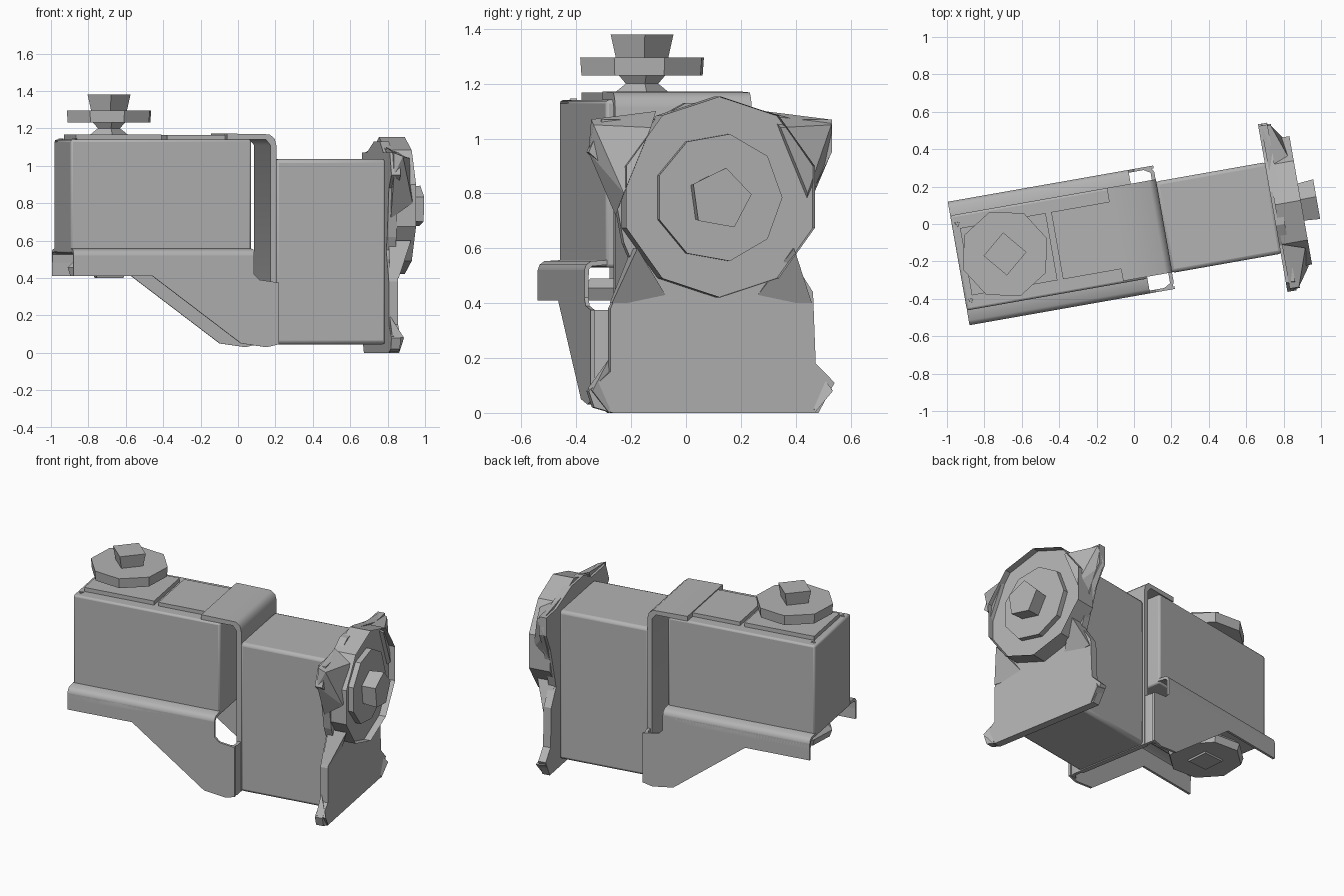
import bpy, bmesh, math
from mathutils import Matrix, Vector

if "Cube" in bpy.data.objects:
    bpy.data.objects.remove(bpy.data.objects["Cube"], do_unlink=True)

grey = bpy.data.materials.new("plain grey")
grey.use_nodes = True
grey.diffuse_color = (0.45, 0.45, 0.45, 1)
grey.node_tree.nodes["Principled BSDF"].inputs["Base Color"].default_value = grey.diffuse_color

TURN = Matrix.Rotation(math.radians(10), 4, 'Z')   # whole assembly is turned
MID = -0.045                                       # centre line of the bracket


def finish(name, bm, bevel=0, smooth=False):
    """Turn a bmesh into a grey object."""
    bmesh.ops.recalc_face_normals(bm, faces=bm.faces)
    mesh = bpy.data.meshes.new(name)
    bm.to_mesh(mesh)
    bm.free()
    mesh.materials.append(grey)
    obj = bpy.data.objects.new(name, mesh)
    bpy.context.collection.objects.link(obj)
    obj.matrix_world = TURN
    if bevel:
        mod = obj.modifiers.new("rounded", 'BEVEL')
        mod.width, mod.segments = bevel, 2
    if smooth:
        bpy.ops.object.select_all(action='DESELECT')
        obj.select_set(True)
        bpy.context.view_layer.objects.active = obj
        bpy.ops.object.shade_smooth_by_angle(angle=math.radians(40))
    return obj


def place(axis, a, b, h):
    return {'x': (h, a, b), 'y': (a, h, b), 'z': (a, b, h)}[axis]


def prism(name, axis, pts, lo, hi, bevel=0, smooth=False, pocket=None):
    """Extrude an outline along an axis; pocket = (inset, depth)."""
    bm = bmesh.new()
    rings = [[bm.verts.new(place(axis, a, b, h)) for a, b in pts] for h in (lo, hi)]
    bm.faces.new(rings[0])
    cap = bm.faces.new(rings[1])
    n = len(pts)
    for i in range(n):
        j = (i + 1) % n
        bm.faces.new((rings[0][i], rings[0][j], rings[1][j], rings[1][i]))
    if pocket:
        bmesh.ops.inset_region(bm, faces=[cap], thickness=pocket[0])
        for v in cap.verts:
            v.co += Vector(place(axis, 0, 0, -pocket[1]))
    return finish(name, bm, bevel, smooth)


def box(name, x, y, z, bevel=0, smooth=False):
    return prism(name, 'z', [(x[0], y[0]), (x[1], y[0]), (x[1], y[1]), (x[0], y[1])],
                 z[0], z[1], bevel, smooth)


def turned(name, axis, centre, sides, steps, phase=0):
    """Stack of polygon rings, steps = (radius, height)."""
    bm = bmesh.new()
    rings = []
    for r, h in steps:
        ring = []
        for i in range(sides):
            t = math.radians(phase) + math.tau * i / sides
            ring.append(bm.verts.new(place(axis, centre[0] + r * math.cos(t),
                                           centre[1] + r * math.sin(t), h)))
        rings.append(ring)
    for lo, hi in zip(rings, rings[1:]):
        for i in range(sides):
            j = (i + 1) % sides
            bm.faces.new((lo[i], lo[j], hi[j], hi[i]))
    bm.faces.new(rings[0])
    bm.faces.new(rings[-1])
    return finish(name, bm)


def hull(name, pts):
    bm = bmesh.new()
    for p in pts:
        bm.verts.new(p)
    bmesh.ops.convex_hull(bm, input=bm.verts)
    return finish(name, bm)


# Upper motor and its top covers
box("upper_motor", (-0.96, 0.02), (-0.30, 0.215), (0.53, 1.14), 0.012, True)
box("top_cover_rear", (-0.92, -0.455), (-0.225, 0.14), (1.13, 1.167))
box("top_cover_front", (-0.425, -0.08), (-0.225, 0.14), (1.13, 1.165))
for i, y in enumerate((-0.25, 0.165)):
    turned(f"corner_screw_{i}", 'z', (-0.93, y), 3, [(0.02, 1.13), (0.015, 1.146)], 30)

# Horns above and below the upper motor
axle = (-0.707, -0.038)
turned("top_horn_neck", 'z', axle, 4, [(0.11, 1.16), (0.06, 1.20), (0.09, 1.235)], 0)
turned("top_horn_disc", 'z', axle, 8, [(0.235, 1.23), (0.24, 1.295)], 10)
turned("top_horn_knob", 'z', axle, 4, [(0.095, 1.29), (0.115, 1.38)], 85)
turned("bottom_horn_neck", 'z', axle, 8, [(0.12, 0.54), (0.12, 0.46)])
turned("bottom_horn_disc", 'z', axle, 8, [(0.20, 0.49), (0.235, 0.455), (0.22, 0.41)], 10)
turned("bottom_horn_knob", 'z', axle, 4, [(0.11, 0.42), (0.10, 0.40)], 40)

# Bracket: tapering side walls with a rounded lip that carries the upper motor
wall = [(-0.96, 0.52), (-0.96, 0.41), (-0.53, 0.41), (-0.05, 0.05), (0.09, 0.03),
        (0.155, 0.045), (0.155, 0.375), (0.05, 0.39), (0.02, 0.42), (0.02, 0.52)]
lip = [(0.335, 0.48), (0.335, 0.52), (0.328, 0.54), (0.31, 0.553), (0.25, 0.557),
       (0.25, 0.54), (0.305, 0.535), (0.317, 0.525), (0.32, 0.48)]
for side, sign in (("right", -1), ("left", 1)):
    prism(f"bracket_wall_{side}", 'y', wall, MID + sign * 0.32, MID + sign * 0.335)
    prism(f"bracket_lip_{side}", 'x', [(MID + sign * a, z) for a, z in lip],
          -0.96, 0.02, smooth=True)
    prism(f"bracket_corner_{side}", 'z',
          [(0.10, MID + sign * 0.335), (0.14, MID + sign * 0.33), (0.155, MID + sign * 0.30),
           (0.155, MID + sign * 0.23), (0.135, MID + sign * 0.23),
           (0.135, MID + sign * 0.30), (0.10, MID + sign * 0.32)], 0.045, 0.375, smooth=True)

# Upright plate between the motors, bending over the upper one
bend = [(0.125, 0.045), (0.157, 0.045), (0.157, 1.11), (0.148, 1.145), (0.12, 1.168),
        (-0.11, 1.172), (-0.11, 1.14), (0.10, 1.14), (0.125, 1.11)]
prism("upright_plate", 'y', bend, -0.29, 0.215, smooth=True)

# Lower motor
box("lower_motor", (0.15, 0.755), (-0.293, 0.203), (0.045, 1.035), 0.02, True)

# End plate with ears at its corners
outline = [(-0.41, 0), (0.35, 0), (0.41, 0.11), (0.34, 0.18), (0.33, 0.44), (0.26, 0.55),
           (0.34, 0.83), (0.40, 0.95), (0.40, 1.07), (0.26, 1.07), (0.04, 1.13),
           (-0.14, 1.13), (-0.25, 1.07), (-0.45, 1.07), (-0.50, 0.95), (-0.42, 0.88),
           (-0.37, 0.62), (-0.34, 0.55), (-0.42, 0.38), (-0.42, 0.15),
           (-0.50, 0.08), (-0.48, 0.02)]
prism("end_plate", 'x', outline, 0.745, 0.795)
for side, sign in (("right", -1), ("left", 1)):
    hull(f"upper_ear_{side}", [(0.76, MID + sign * a, z) for a, z in
         ((0.44, 1.07), (0.45, 0.95), (0.35, 0.72), (0.2, 1.1))]
         + [(0.81, MID + sign * 0.44, 1.05), (0.88, MID + sign * 0.34, 0.80),
            (0.88, MID + sign * 0.24, 1.04)])
    hull(f"lower_ear_{side}", [(0.75, MID + sign * a, z) for a, z in
         ((0.45, 0.09), (0.38, 0), (0.37, 0.20))]
         + [(0.815, MID + sign * 0.445, 0.08), (0.80, MID + sign * 0.38, 0)])
    hull(f"waist_rib_{side}", [(0.75, MID + sign * 0.37, 0.40), (0.80, MID + sign * 0.37, 0.40),
         (0.76, MID + sign * 0.29, 0.60), (0.88, MID + sign * 0.29, 0.60),
         (0.78, MID + sign * 0.15, 0.40)])

# Round housing with a pocket, and the horn inside it
hub = (-0.03, 0.787)
ring = [(hub[0] + 0.366 * math.cos(math.radians(18 + 36 * i)),
         hub[1] + 0.366 * math.sin(math.radians(18 + 36 * i))) for i in range(10)]
prism("housing_ring", 'x', ring, 0.76, 0.9, pocket=(0.105, 0.045))
turned("end_horn_disc", 'x', (-0.035, 0.785), 9, [(0.235, 0.85), (0.235, 0.89)], 80)
turned("end_horn_knob", 'x', (-0.045, 0.78), 5, [(0.105, 0.87), (0.115, 0.985)], 80)
